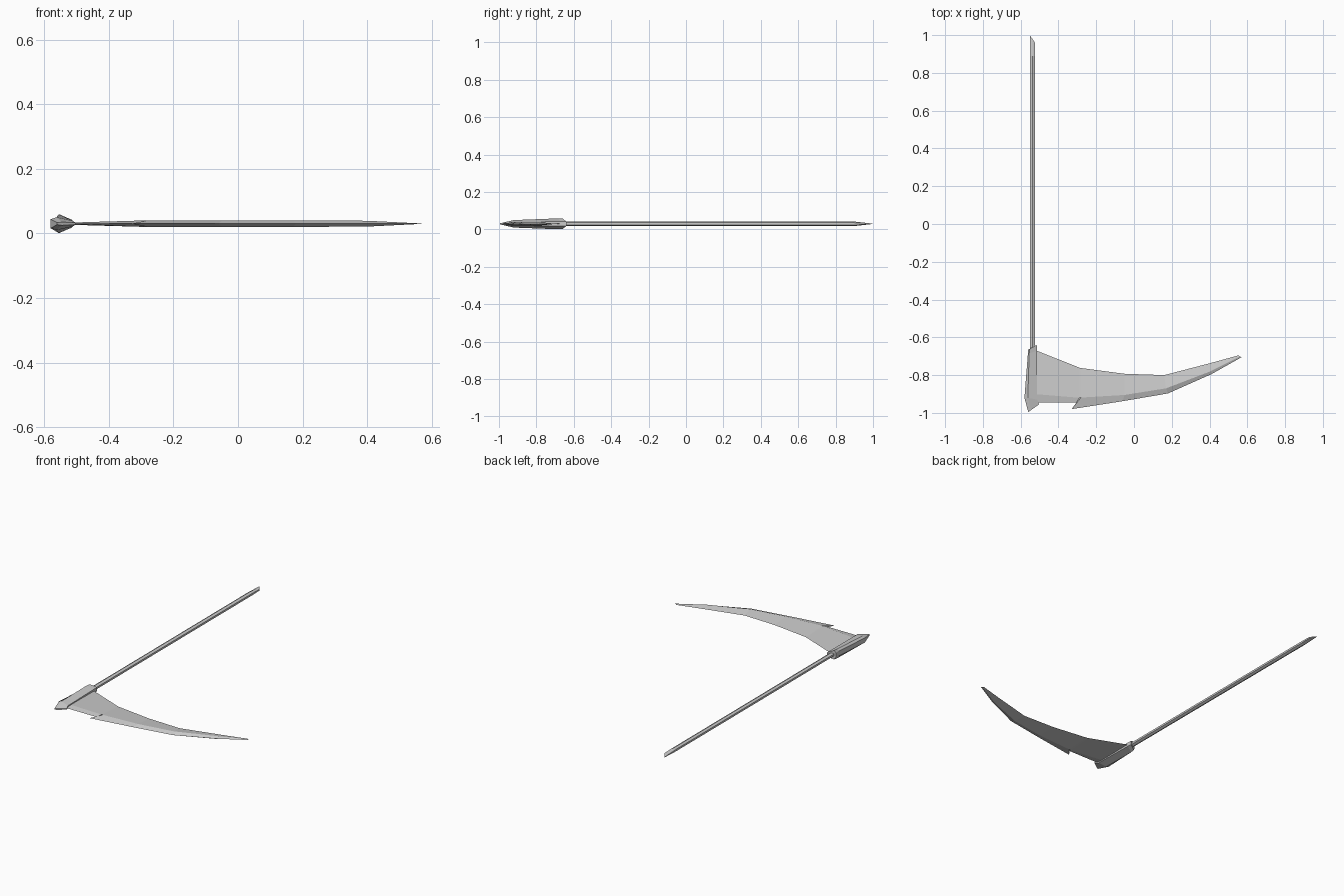
import bpy

if "Cube" in bpy.data.objects:
    bpy.data.objects.remove(bpy.data.objects["Cube"])

ZC = 0.03  # mid plane of the whole tool


def make(name, verts, faces):
    me = bpy.data.meshes.new(name)
    me.from_pydata(verts, [], faces)
    me.validate()
    ob = bpy.data.objects.new(name, me)
    bpy.context.collection.objects.link(ob)
    return ob


def loft(name, rings):
    """Skin closed rings of equal length and cap both ends."""
    n = len(rings[0])
    verts = [v for r in rings for v in r]
    faces = [(k * n + i, (k + 1) * n + i, (k + 1) * n + (i + 1) % n, k * n + (i + 1) % n)
             for k in range(len(rings) - 1) for i in range(n)]
    last = (len(rings) - 1) * n
    faces += [tuple(range(n)), tuple(reversed(range(last, last + n)))]
    return make(name, verts, faces)


def hexring(left, mid, right):
    """Six-sided ring from three (x, y, half height) columns."""
    cols = (left, mid, right)
    return ([(x, y, ZC + h) for x, y, h in cols]
            + [(x, y, ZC - h) for x, y, h in reversed(cols)])


# long shaft with a slanted, tapered butt
loft("shaft", [hexring((-0.551, y, 0.006), (-0.538, y, 0.013), (-0.524, y, 0.006)) for y in (-0.70, 0.89)]
     + [hexring((-0.551, 0.998, 0.001), (-0.538, 0.98, 0.003), (-0.524, 0.96, 0.004))])

# socket block joining shaft and blade
loft("socket", [
    hexring((-0.56, -0.665, 0.014), (-0.551, -0.66, 0.028), (-0.515, -0.64, 0.012)),
    hexring((-0.562, -0.69, 0.015), (-0.555, -0.685, 0.029), (-0.514, -0.67, 0.012)),
    hexring((-0.58, -0.92, 0.014), (-0.562, -0.92, 0.020), (-0.512, -0.93, 0.009)),
    hexring((-0.56, -0.995, 0.003), (-0.545, -0.985, 0.005), (-0.503, -0.955, 0.003)),
])

# curved blade: inner edge, ridge, outer edge, ridge half thickness
stations = [
    ((-0.53, -0.665), (-0.53, -0.90), (-0.53, -0.945), 0.003),
    ((-0.29, -0.76), (-0.29, -0.92), (-0.305, -0.945), 0.010),
    ((-0.285, -0.762), (-0.28, -0.919), (-0.33, -0.98), 0.010),
    ((-0.05, -0.793), (-0.05, -0.905), (-0.06, -0.938), 0.010),
    ((0.16, -0.80), (0.17, -0.87), (0.18, -0.897), 0.010),
    ((0.41, -0.735), (0.40, -0.782), (0.41, -0.795), 0.009),
    ((0.555, -0.695), (0.56, -0.702), (0.57, -0.705), 0.001),
]
loft("blade", [[(*i, ZC), (*r, ZC + h), (*o, ZC), (*r, ZC - h)] for i, r, o, h in stations])

# consistent outward normals
import bmesh
for ob in bpy.context.collection.objects:
    bm = bmesh.new()
    bm.from_mesh(ob.data)
    bmesh.ops.recalc_face_normals(bm, faces=bm.faces)
    bm.to_mesh(ob.data)
    bm.free()
